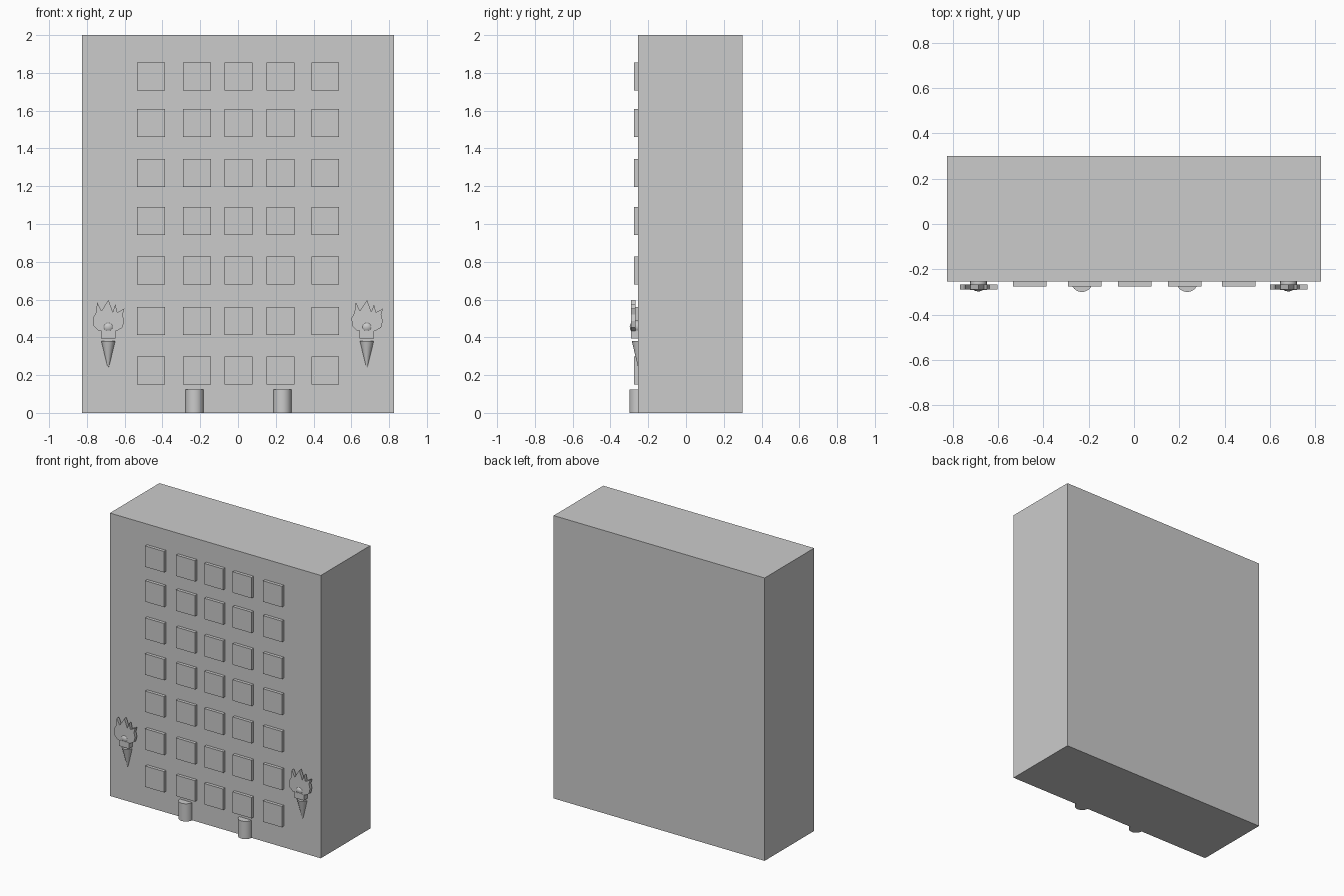
import bpy, bmesh, math

if "Cube" in bpy.data.objects:
    bpy.data.objects.remove(bpy.data.objects["Cube"])


def finish(name, bm):
    bmesh.ops.recalc_face_normals(bm, faces=bm.faces)
    mesh = bpy.data.meshes.new(name)
    bm.to_mesh(mesh)
    bm.free()
    ob = bpy.data.objects.new(name, mesh)
    bpy.context.collection.objects.link(ob)
    return ob


def box(name, x0, x1, y0, y1, z0, z1):
    bm = bmesh.new()
    bmesh.ops.create_cube(bm, size=1)
    for v in bm.verts:
        v.co.x = x1 if v.co.x > 0 else x0
        v.co.y = y1 if v.co.y > 0 else y0
        v.co.z = z1 if v.co.z > 0 else z0
    return finish(name, bm)


def cone(name, x, y, z0, z1, r0, r1, sides):
    bm = bmesh.new()
    bmesh.ops.create_cone(bm, cap_ends=True, segments=sides,
                          radius1=r0, radius2=r1, depth=z1 - z0)
    bmesh.ops.translate(bm, verts=bm.verts, vec=(x, y, (z0 + z1) / 2))
    return finish(name, bm)


def smooth(ob):
    bpy.ops.object.select_all(action='DESELECT')
    ob.select_set(True)
    bpy.context.view_layer.objects.active = ob
    bpy.ops.object.shade_smooth_by_angle(angle=math.radians(35))


# Main slab
box("building_block", -0.825, 0.825, -0.253, 0.30, 0, 2)

# Grid of raised window panels
for r, z in enumerate((0.15, 0.413, 0.68, 0.943, 1.197, 1.46, 1.706)):
    for c, x in enumerate((-0.46, -0.218, 0.003, 0.225, 0.462)):
        box(f"window_{r}_{c}", x - 0.074, x + 0.074, -0.275, -0.25, z, z + 0.148)

# Half-sunk entrance posts
for side, x in (("left", -0.23), ("right", 0.235)):
    smooth(cone(f"post_{side}", x, -0.252, 0, 0.125, 0.048, 0.048, 32))

# Flame outline, relative to the torch axis
FLAME = [(-0.081, 0.502), (-0.066, 0.528), (-0.058, 0.585), (-0.036, 0.540),
         (0.001, 0.598), (0.024, 0.535), (0.038, 0.575), (0.048, 0.532),
         (0.085, 0.552), (0.076, 0.520), (0.084, 0.487), (0.076, 0.452),
         (0.045, 0.434), (0.0, 0.432), (-0.052, 0.436), (-0.078, 0.462)]


def torch(side, x):
    # Tapered handle and collar
    smooth(cone(f"torch_handle_{side}", x, -0.25, 0.235, 0.38, 0.002, 0.037, 24))
    box(f"torch_collar_{side}", x - 0.038, x + 0.038, -0.292, -0.25, 0.395, 0.437)
    # Flat flame
    bm = bmesh.new()
    face = bm.faces.new([bm.verts.new((x + a, -0.29, z)) for a, z in FLAME])
    ext = bmesh.ops.extrude_face_region(bm, geom=[face])["geom"]
    bmesh.ops.translate(bm, vec=(0, 0.023, 0),
                        verts=[g for g in ext if isinstance(g, bmesh.types.BMVert)])
    finish(f"torch_flame_{side}", bm)
    # Rounded bowl under the flame
    bm = bmesh.new()
    bmesh.ops.create_uvsphere(bm, u_segments=20, v_segments=10, radius=1)
    for v in bm.verts:
        v.co = (x + v.co.x * 0.037, -0.262 + v.co.y * 0.036, 0.455 + v.co.z * 0.035)
    smooth(finish(f"torch_ember_{side}", bm))


torch("left", -0.687)
torch("right", 0.682)
